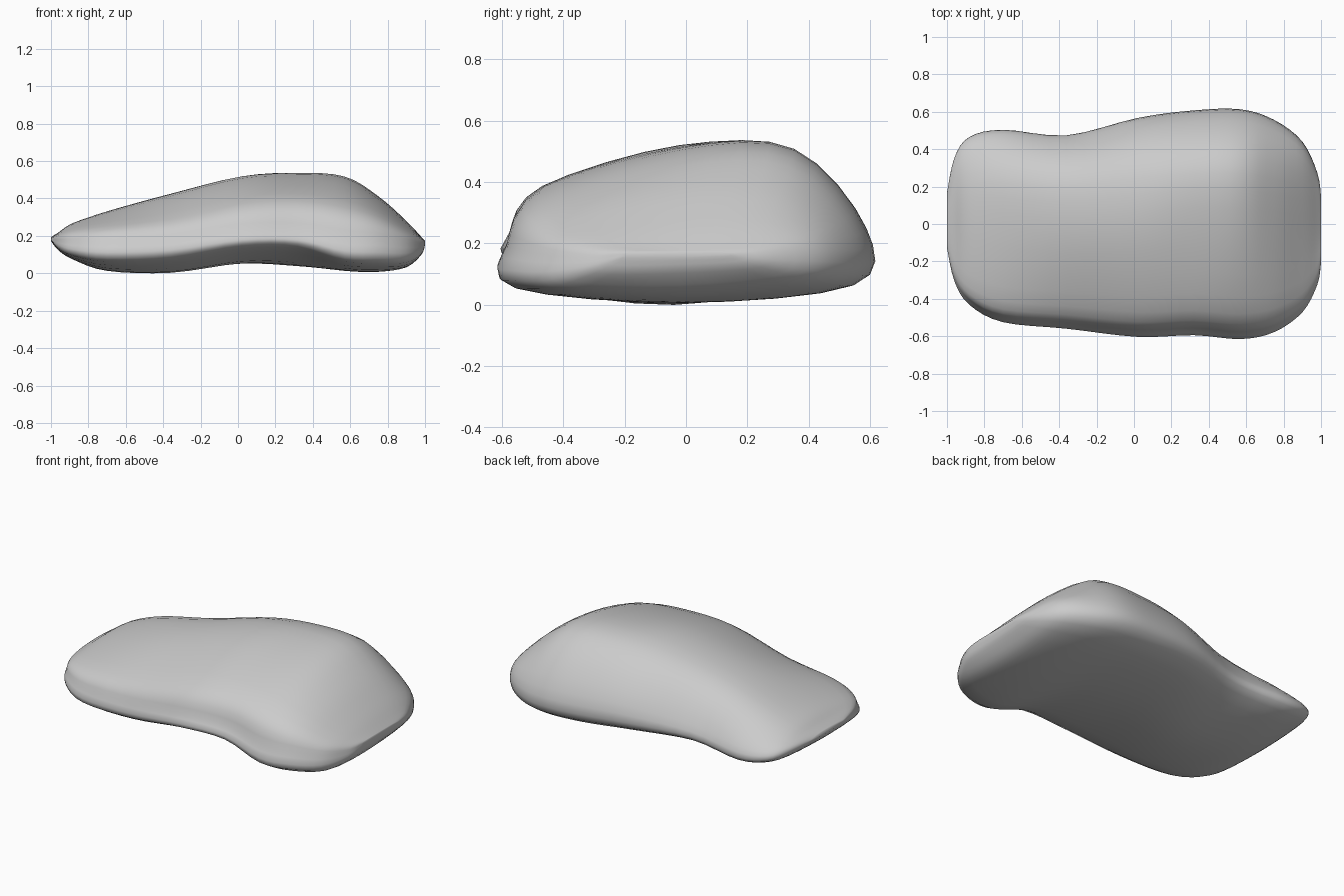
import bpy, bmesh

if "Cube" in bpy.data.objects:
    bpy.data.objects.remove(bpy.data.objects["Cube"])

# Cross-sections along x:
# x, front y, back y, then heights: front rim, front shoulder, crown,
# back shoulder, back rim, back underside, belly, front underside
SECTIONS = [
    (-1.00, -0.12, 0.16, .18, .185, .19, .19, .18, .175, .17, .175),
    (-0.96, -0.29, 0.34, .17, .20, .215, .21, .18, .14, .12, .13),
    (-0.88, -0.41, 0.445, .165, .225, .265, .25, .17, .10, .07, .09),
    (-0.70, -0.50, 0.48, .165, .25, .32, .31, .17, .07, .01, .06),
    (-0.36, -0.535, 0.45, .18, .29, .41, .395, .20, .09, .00, .07),
    (0.02, -0.575, 0.54, .23, .37, .505, .48, .25, .09, .05, .13),
    (0.32, -0.565, 0.58, .23, .385, .515, .505, .25, .07, .04, .13),
    (0.57, -0.585, 0.585, .19, .35, .49, .49, .24, .06, .01, .06),
    (0.75, -0.55, 0.53, .18, .30, .395, .39, .22, .06, .005, .05),
    (0.90, -0.45, 0.42, .16, .225, .27, .27, .20, .08, .03, .055),
    (0.98, -0.31, 0.26, .15, .18, .19, .19, .17, .12, .10, .10),
    (1.00, -0.20, 0.14, .16, .17, .17, .17, .165, .155, .15, .15),
]
STEPS = 4


def catmull(p0, p1, p2, p3, t):
    return tuple(0.5 * (2 * b + (c - a) * t + (2 * a - 5 * b + 4 * c - d) * t * t
                        + (3 * b - a - 3 * c + d) * t ** 3)
                 for a, b, c, d in zip(p0, p1, p2, p3))


def smooth_path(points, closed):
    n = len(points)
    pick = (lambda i: points[i % n]) if closed else (lambda i: points[min(max(i, 0), n - 1)])
    out = [catmull(pick(i - 1), pick(i), pick(i + 1), pick(i + 2), s / STEPS)
           for i in range(n if closed else n - 1) for s in range(STEPS)]
    return out if closed else out + [points[-1]]


def ring(section):
    x, yf, yb = section[:3]
    ys = (yf, yf * .82, (yf + yb) * .5 - .02, yb * .6, yb, yb * .93, (yf + yb) * .5, yf * .96)
    return smooth_path([(x, y, z) for y, z in zip(ys, section[3:])], True)


# Stone body: smoothly lofted rings with closed ends
bm = bmesh.new()
rings = [[bm.verts.new(p) for p in ring(s)] for s in smooth_path(SECTIONS, False)]
for a, b in zip(rings, rings[1:]):
    for i in range(len(a)):
        j = (i + 1) % len(a)
        bm.faces.new((a[i], a[j], b[j], b[i]))
bm.faces.new(rings[0])
bm.faces.new(rings[-1])
bmesh.ops.recalc_face_normals(bm, faces=bm.faces[:])
low = min(v.co.z for v in bm.verts)
for v in bm.verts:
    v.co.z -= low
for f in bm.faces:
    f.smooth = True
mesh = bpy.data.meshes.new("smooth_stone")
bm.to_mesh(mesh)
bm.free()
stone = bpy.data.objects.new("smooth_stone", mesh)
bpy.context.collection.objects.link(stone)
